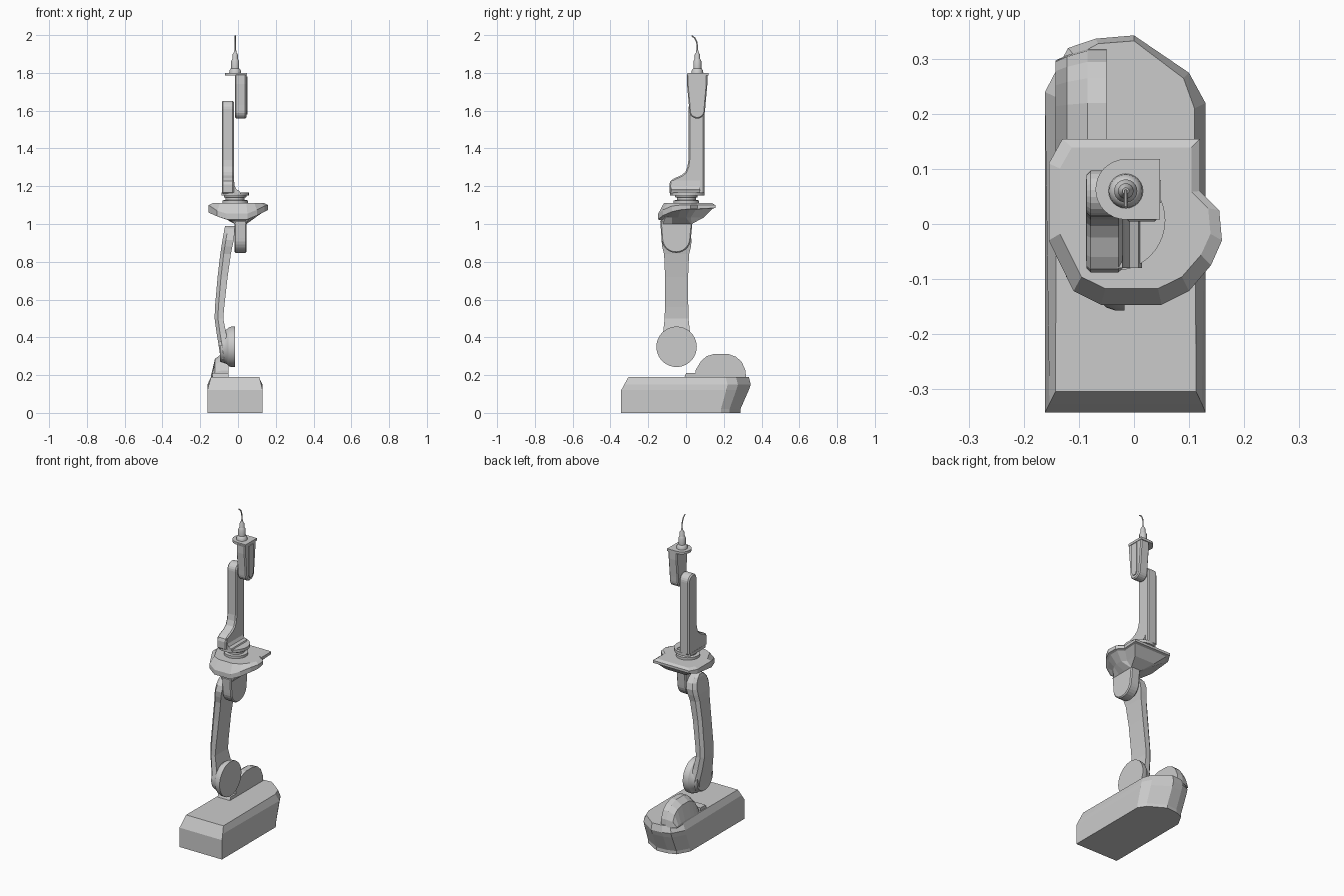
import bpy, bmesh, math
from math import sin, cos, pi


def finish(name, bm, bevel=0.0, smooth=None):
    bmesh.ops.recalc_face_normals(bm, faces=bm.faces)
    me = bpy.data.meshes.new(name)
    bm.to_mesh(me)
    bm.free()
    ob = bpy.data.objects.new(name, me)
    bpy.context.collection.objects.link(ob)
    if bevel:
        m = ob.modifiers.new("bevel", 'BEVEL')
        m.width, m.segments, m.limit_method = bevel, 1, 'ANGLE'
        m.angle_limit = math.radians(40)
    if smooth:
        bpy.context.view_layer.objects.active = ob
        ob.select_set(True)
        bpy.ops.object.shade_smooth_by_angle(angle=math.radians(smooth))
        ob.select_set(False)
    return ob


def loft(name, rings, bevel=0.0, smooth=None):
    """Skin a stack of equal-length point rings and cap both ends."""
    bm = bmesh.new()
    vs = [[bm.verts.new(p) for p in r] for r in rings]
    n = len(vs[0])
    for a, b in zip(vs, vs[1:]):
        for i in range(n):
            j = (i + 1) % n
            bm.faces.new((a[i], a[j], b[j], b[i]))
    bm.faces.new(vs[0][::-1])
    bm.faces.new(vs[-1])
    return finish(name, bm, bevel, smooth)


def prism(name, yz, x0, x1, **kw):
    """Side profile extruded across x."""
    return loft(name, [[(x, y, z) for y, z in yz] for x in (x0, x1)], **kw)


def arc(cy, cz, r, a0, a1, n):
    return [(cy + r * cos(math.radians(a0 + (a1 - a0) * i / n)),
             cz + r * sin(math.radians(a0 + (a1 - a0) * i / n))) for i in range(n + 1)]


def lathe(name, prof, cx, cy, n=24):
    return loft(name, [[(cx + r * cos(2 * pi * i / n), cy + r * sin(2 * pi * i / n), z)
                        for i in range(n)] for r, z in prof], smooth=35)


# base: boxy front, faceted rear that tucks in towards the floor
outline = [(-.162, -.343), (.13, -.343), (.13, .22), (.10, .275), (0, .343),
           (-.07, .337), (-.12, .32), (-.162, .24)]
tuck = [0, 0, .035, .045, .055, .055, .055, .05]
top = [(-.143, -.305), (.113, -.305), (.11, .21), (.09, .265), (0, .333),
       (-.065, .328), (-.107, .305), (-.14, .23)]
foot = [(x, y - t, 0) for (x, y), t in zip(outline, tuck)]
loft("base", [foot, [(x, y, .02) for x, y, z in foot],
              [(x, y - t * .2, .12) for (x, y), t in zip(outline, tuck)],
              [(x, y, .15) if y > 0 else (x * .95, y + .016, .15) for x, y in outline],
              [(x, y, .19) for x, y in top]])

# rounded housing on the base, slanted on its outer side
hump = [(.05, .18), (.05, .225), (.08, .275), (.11, .3), (.15, .313), (.22, .313),
        (.265, .297), (.295, .27), (.315, .225), (.318, .18)]
loft("base_housing", [[(-.05, y, z) for y, z in hump],
                      [(-.085, y, z) for y, z in hump],
                      [(-.122, .18 + (y - .18) * .92, .18 + (z - .18) * .8) for y, z in hump],
                      [(-.143, .18 + (y - .18) * .85, .18 + (z - .18) * .12) for y, z in hump]])
prism("base_plate", [(-.01, .185), (.05, .185), (.05, .21), (0, .21)], -.135, -.05)

# elbow disc at the foot of the lower arm
disc = [(-.095, .078), (-.075, .085), (-.06, .092), (-.05, .102), (-.035, .107), (-.017, .107)]
loft("elbow_disc", [[(x, -.05 + r * cos(2 * pi * i / 40), .35 + r * sin(2 * pi * i / 40))
                     for i in range(40)] for x, r in disc], smooth=25)

# lower arm: z, half width, outer x, inner x
sections = [(.268, .03, -.088, -.06), (.285, .06, -.092, -.06), (.32, .08, -.097, -.06),
            (.36, .084, -.103, -.06), (.42, .072, -.113, -.062), (.5, .063, -.124, -.078),
            (.56, .062, -.122, -.073), (.72, .061, -.108, -.055), (.84, .066, -.094, -.038),
            (.88, .076, -.088, -.03), (.915, .08, -.082, -.022), (.95, .07, -.076, -.019),
            (.975, .048, -.072, -.019), (.99, .02, -.068, -.019)]
loft("lower_arm", [[(xr, -.05 - w, z), (xr, -.05 + w, z), (xl + .018, -.05 + w, z),
                    (xl, -.05 + w * .72, z), (xl, -.05 - w * .72, z), (xl + .018, -.05 - w, z)]
                   for z, w, xl, xr in sections])

# shoulder lug hanging from the platform
prism("shoulder_lug", [(-.137, 1.02)] + arc(-.052, .925, .078, 180, 360, 14) + [(.035, 1.02)],
      -.018, .045, bevel=.006)

# platform: x, y, lower rim z, upper rim z
plate = [(-.13, .155, 1.085, 1.10), (.12, .155, 1.085, 1.10), (.12, .06, 1.08, 1.10),
         (.155, .025, 1.08, 1.10), (.16, -.03, 1.075, 1.10), (.14, -.075, 1.065, 1.095),
         (.10, -.122, 1.045, 1.075), (.05, -.147, 1.025, 1.055), (-.06, -.147, 1.025, 1.055),
         (-.11, -.122, 1.04, 1.07), (-.155, -.03, 1.06, 1.10), (-.155, .11, 1.075, 1.10)]


def shrink(kx, ky, cx, cy, z):
    return [(cx + (x - cx) * kx, cy + (y - cy) * ky, z(lo, hi)) for x, y, lo, hi in plate]


loft("platform", [
    [(max(-.018, min(.045, x)), max(-.135, min(.03, y)), 1.0) for x, y, lo, hi in plate],
    shrink(.55, .74, .012, -.075, lambda lo, hi: min(lo - .008, 1.035)),
    shrink(.9, .92, 0, -.04, lambda lo, hi: lo - .004),
    shrink(1, 1, 0, 0, lambda lo, hi: lo),
    shrink(1, 1, 0, 0, lambda lo, hi: hi),
    shrink(.87, .85, 0, .05, lambda lo, hi: 1.11)])

# neck rings and turntable
lathe("neck", [(.068, 1.10), (.068, 1.125), (.05, 1.127), (.05, 1.14), (.06, 1.142),
               (.06, 1.155)], -.015, .002, 32)
ring = [(max(-.087, -.035 + .092 * cos(2 * pi * i / 40)), .007 + .092 * sin(2 * pi * i / 40))
        for i in range(40)]
loft("turntable", [[(x, y, z) for x, y in ring] for z in (1.15, 1.168)])

# upper arm with a broad heel at the front
prism("upper_arm", [(.097, 1.16), (.097, 1.61)] + arc(.055, 1.61, .042, 15, 180, 10)
      + [(.013, 1.34), (.008, 1.305), (-.004, 1.275), (-.025, 1.258), (-.06, 1.243),
         (-.082, 1.228), (-.088, 1.21), (-.088, 1.16)], -.086, -.021, bevel=.007)

# fillet between the arm heel and the turntable
fillet = [(-.03, 1.16), (.015, 1.16), (.008, 1.175), (-.008, 1.183), (-.017, 1.2), (-.021, 1.23),
          (-.03, 1.23)]
loft("heel_fillet", [[(x, y, z) for x, z in fillet] for y in (-.08, .075)])

# wrist body, raised rib and mounting plate
prism("wrist", [(.113, 1.795), (.113, 1.74), (.103, 1.63)] + arc(.059, 1.6, .042, 0, -180, 10)
      + [(.015, 1.63), (.005, 1.74), (.005, 1.795)], -.016, .044, bevel=.006)
prism("wrist_rib", [(.08, 1.78), (.08, 1.6), (.07, 1.58), (.048, 1.58), (.038, 1.6), (.038, 1.78)],
      .04, .049)
mount = [(.047, .008), (.047, .118)] + arc(-.015, .063, .055, 90, 270, 16)
loft("wrist_plate", [[(x, y, z) for x, y in mount] for z in (1.785, 1.8)])

# tool holder and curved wire tip
lathe("tool_holder", [(.032, 1.795), (.03, 1.812), (.024, 1.822), (.021, 1.824), (.021, 1.862),
                      (.016, 1.872), (.014, 1.876), (.014, 1.897), (.007, 1.908), (.006, 1.918)],
      -.015, .06)
wire = [(.06, 1.90, 0), (.06, 1.945, 0), (.056, 1.965, .3), (.047, 1.984, .7), (.03, 1.997, .95)]
loft("wire_tip", [[(-.015 + .0035 * cos(pi * i / 4), y + .0035 * sin(pi * i / 4) * cos(t),
                    z + .0035 * sin(pi * i / 4) * sin(t)) for i in range(8)]
                  for y, z, t in wire], smooth=40)
